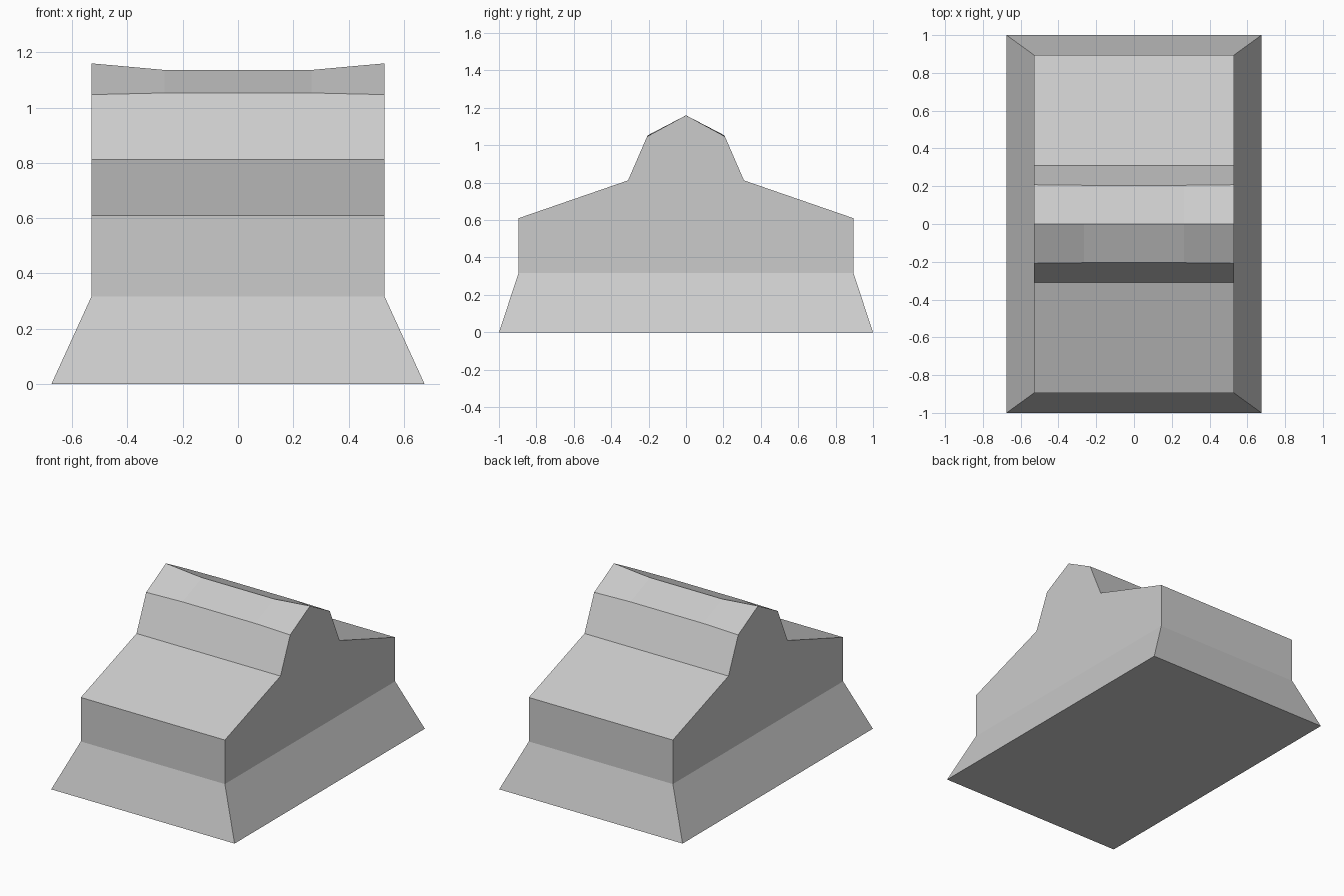
import bpy, bmesh

cube = bpy.data.objects.get("Cube")
if cube:
    bpy.data.objects.remove(cube)

# Single stone grey
grey = bpy.data.materials.new("stone_grey")
grey.use_nodes = True
COLOUR = (0.6, 0.6, 0.6, 1)
grey.diffuse_color = COLOUR
grey.node_tree.nodes["Principled BSDF"].inputs["Base Color"].default_value = COLOUR

HALF_X, HALF_Y, BASE_TOP = 0.53, 0.895, 0.317


def make_object(name, bm):
    bmesh.ops.recalc_face_normals(bm, faces=bm.faces)
    mesh = bpy.data.meshes.new(name)
    bm.to_mesh(mesh)
    bm.free()
    mesh.materials.append(grey)
    obj = bpy.data.objects.new(name, mesh)
    bpy.context.collection.objects.link(obj)
    return obj


def loft(bm, rings):
    """Bridge successive closed rings of points with quads."""
    rows = [[bm.verts.new(p) for p in ring] for ring in rings]
    for a, b in zip(rows, rows[1:]):
        for i in range(len(a)):
            j = (i + 1) % len(a)
            bm.faces.new((a[i], a[j], b[j], b[i]))
    return rows


# Flared base: tapered block, open where the body sits on it
def rectangle(hx, hy, z):
    return [(-hx, -hy, z), (hx, -hy, z), (hx, hy, z), (-hx, hy, z)]


bm = bmesh.new()
rows = loft(bm, [rectangle(0.675, 1.0, 0), rectangle(HALF_X, HALF_Y, BASE_TOP)])
bm.faces.new(rows[0])
make_object("flared_base", bm)


# Gabled body: stepped profile swept along x, its ridge sagging in the middle
def gable(x, ridge, shoulder_y, shoulder_z):
    half = [(HALF_Y, BASE_TOP), (HALF_Y, 0.61), (0.31, 0.812),
            (shoulder_y, shoulder_z)]
    profile = half + [(0, ridge)] + [(-y, z) for y, z in reversed(half)]
    return [(x, y, z) for y, z in profile]


end = (1.16, 0.208, 1.047)
middle = (1.136, 0.205, 1.053)
bm = bmesh.new()
rows = loft(bm, [gable(-HALF_X, *end), gable(-HALF_X / 2, *middle),
                 gable(HALF_X / 2, *middle), gable(HALF_X, *end)])
bm.faces.new(rows[0])
bm.faces.new(rows[-1])
bmesh.ops.recalc_face_normals(bm, faces=bm.faces)
# Drop the hidden underside
hidden = [f for f in bm.faces if all(abs(v.co.z - BASE_TOP) < 1e-4 for v in f.verts)]
bmesh.ops.delete(bm, geom=hidden, context="FACES")
make_object("gabled_body", bm)
